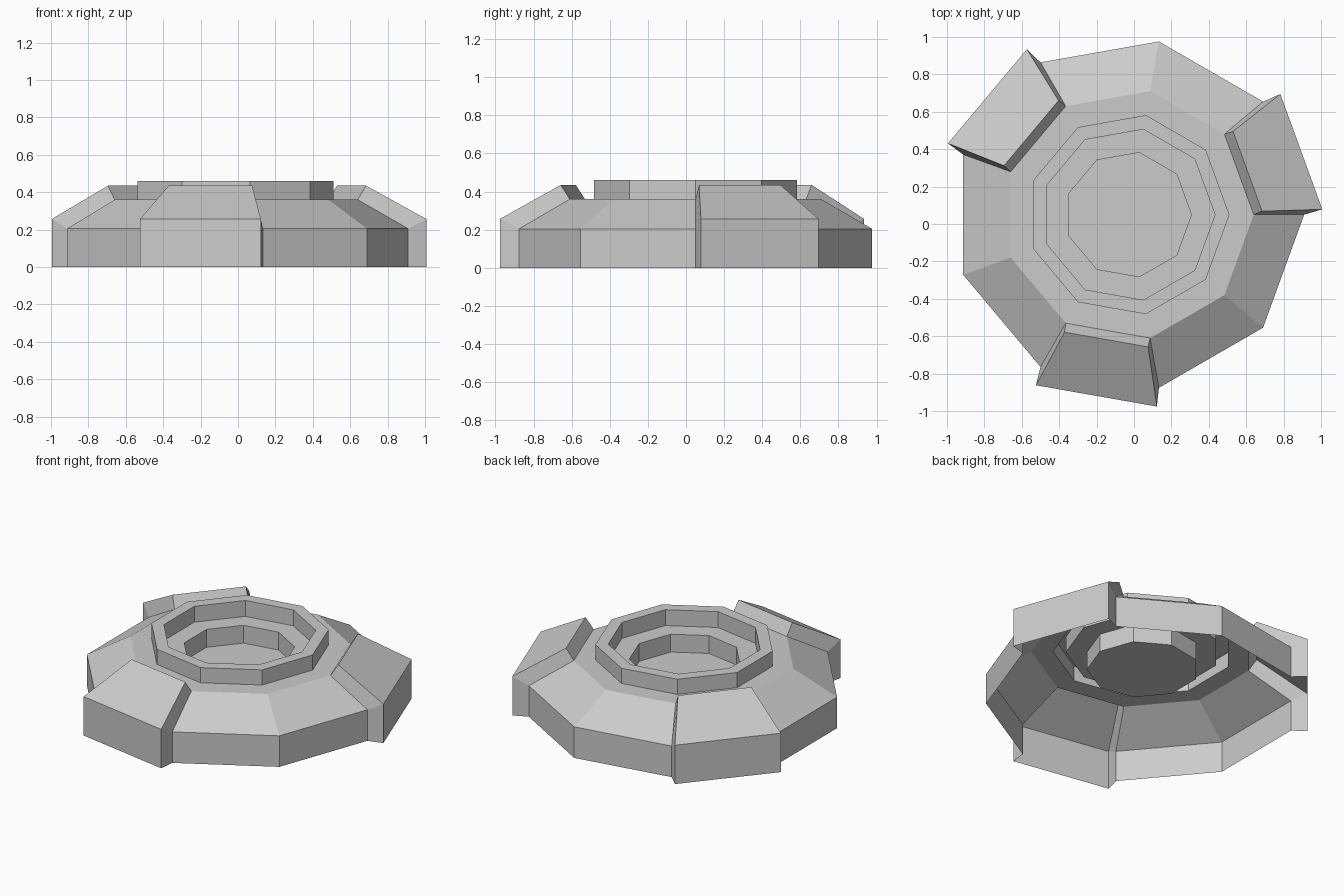
import bpy
import bmesh
from math import cos, sin, radians
from mathutils import Vector

cube = bpy.data.objects.get("Cube")
if cube:
    bpy.data.objects.remove(cube)

SIDES = 9
STEP = 360 / SIDES
CENTRE = Vector((-0.03, 0.05, 0))
HEM_R, SHOULDER_R = 0.94, 0.67
HEM_Z, SHOULDER_Z = 0.205, 0.36
PANEL_SIDES = (0, 3, 6)          # every third side carries a raised panel

grey = bpy.data.materials.new("plain_grey")
grey.use_nodes = True
COLOUR = (0.6, 0.6, 0.6, 1)
grey.diffuse_color = COLOUR
grey.node_tree.nodes["Principled BSDF"].inputs["Base Color"].default_value = COLOUR


def corner(i, r, z):
    """Corner i of a nine-sided ring."""
    a = radians(STEP * i)
    return CENTRE + Vector((r * cos(a), r * sin(a), z))


def make(name, faces):
    """Build an object from faces given as lists of points."""
    bm = bmesh.new()
    for pts in faces:
        bm.faces.new([bm.verts.new(p) for p in pts])
    bmesh.ops.remove_doubles(bm, verts=bm.verts, dist=0.0005)
    mesh = bpy.data.meshes.new(name)
    bm.to_mesh(mesh)
    bm.free()
    mesh.materials.append(grey)
    obj = bpy.data.objects.new(name, mesh)
    bpy.context.collection.objects.link(obj)


def band(i, lower, upper):
    """One side of the ring between two (radius, height) levels."""
    return [corner(i, *lower), corner(i + 1, *lower),
            corner(i + 1, *upper), corner(i, *upper)]


# Outer shell: upright hem and sloping skirt, open where the panels sit
hem = [(HEM_R, 0), (HEM_R, HEM_Z), (SHOULDER_R, SHOULDER_Z)]
make("outer_skirt", [band(i, a, b) for i in range(SIDES)
                     if i not in PANEL_SIDES for a, b in zip(hem, hem[1:])])

# Top: shoulder, raised rim, inner ledge and sunken floor
top = [(SHOULDER_R, SHOULDER_Z), (0.54, SHOULDER_Z), (0.54, 0.46),
       (0.463, 0.46), (0.463, 0.355), (0.337, 0.355), (0.337, 0.237)]
faces = [band(i, a, b) for i in range(SIDES) for a, b in zip(top, top[1:])]
faces.append([corner(i, *top[-1]) for i in range(SIDES)])
make("stepped_top", faces)


# Raised panels: a hem plate and a slope plate pushed out from the shell
def panel(i, name):
    a = radians(STEP * (i + 0.5))
    out = Vector((cos(a), sin(a), 0))
    side = Vector((-sin(a), cos(a), 0))

    def pair(apothem, half, z):
        mid = CENTRE + out * apothem + Vector((0, 0, z))
        return mid - side * half, mid + side * half

    base = [(corner(i, r, z), corner(i + 1, r, z)) for r, z in hem]
    face = [pair(0.984, 0.328, 0), pair(0.984, 0.328, 0.257),
            pair(0.678, 0.227, 0.435)]
    quads = []
    for k in (0, 1):
        quads.append([face[k][0], face[k][1], face[k + 1][1], face[k + 1][0]])
        quads.append([base[k][0], face[k][0], face[k + 1][0], base[k + 1][0]])
        quads.append([face[k][1], base[k][1], base[k + 1][1], face[k + 1][1]])
    quads.append([face[2][0], face[2][1], base[2][1], base[2][0]])
    make(name, quads)


for i, label in zip(PANEL_SIDES, ("left", "back_right", "front")):
    panel(i, label + "_raised_panel")
